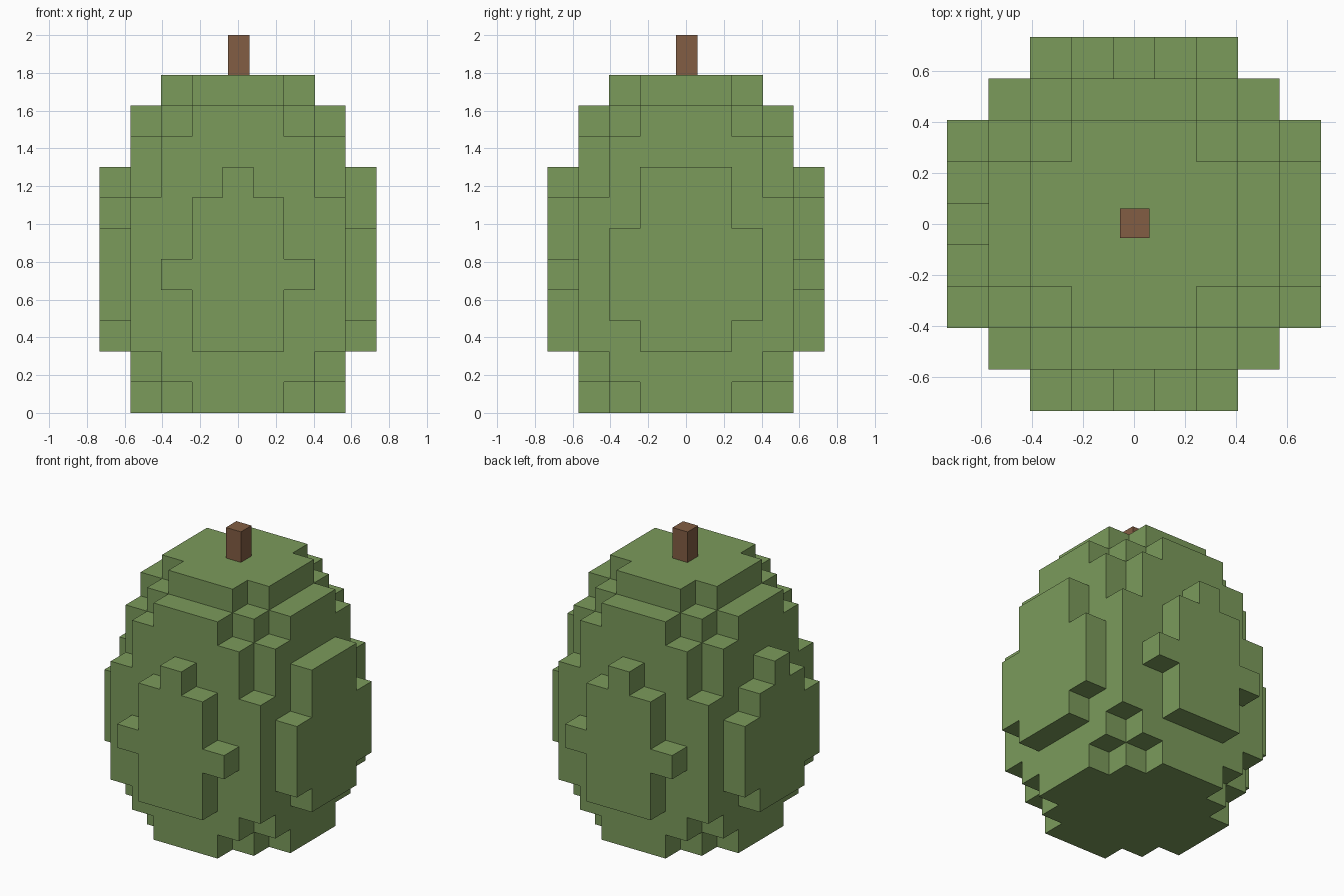
import bpy, bmesh
from mathutils import Vector

if "Cube" in bpy.data.objects:
    bpy.data.objects.remove(bpy.data.objects["Cube"])

V = 1.79 / 11  # edge of one block


def material(name, rgb):
    m = bpy.data.materials.new(name)
    m.diffuse_color = (*rgb, 1)
    m.use_nodes = True
    m.node_tree.nodes["Principled BSDF"].inputs["Base Color"].default_value = m.diffuse_color
    return m


def finish(name, bm, mat):
    me = bpy.data.meshes.new(name)
    bm.to_mesh(me)
    bm.free()
    me.materials.append(mat)
    ob = bpy.data.objects.new(name, me)
    bpy.context.collection.objects.link(ob)
    return ob


green = material("leaf green", (0.198, 0.328, 0.105))
brown = material("stem brown", (0.223, 0.110, 0.056))

# Core layers: half-width in blocks by distance from the centre row
small = [2, 2, 1]
mid = [3, 3, 2, 1]
wide = [3, 3, 3, 2]
full = [3, 3, 3, 3]
layers = [mid, wide] + [full] * 5 + [wide, wide, mid, small]
cells = set()
for k, half in enumerate(layers):
    for j in range(1 - len(half), len(half)):
        w = half[abs(j)]
        cells |= {(i, j, k) for i in range(-w, w + 1)}

# Raised side panels: half-width for layers 2 to 7
cross = [1, 1, 2, 1, 1, 0]
right = [1, 2, 2, 2, 1, 1]
left = [1, 2, 2, 2, 1, 0]
for n in range(6):
    for t in range(-2, 3):
        if abs(t) <= cross[n]:
            cells |= {(t, -4, n + 2), (t, 4, n + 2)}
        if abs(t) <= right[n]:
            cells.add((4, t, n + 2))
        if abs(t) <= left[n]:
            cells.add((-4, t, n + 2))

# Body: only the outer faces of the blocks
bm = bmesh.new()
for c in sorted(cells):
    centre = Vector((c[0], c[1], c[2] + 0.5))
    for axis in range(3):
        for s in (-1, 1):
            near = list(c)
            near[axis] += s
            if tuple(near) in cells:
                continue
            n, u = Vector(), Vector()
            n[axis] = s / 2
            u[(axis + 1) % 3] = 0.5
            w = n.cross(u) * 2
            bm.faces.new([bm.verts.new((centre + n + u * a + w * b) * V)
                          for a, b in ((-1, -1), (1, -1), (1, 1), (-1, 1))])
bmesh.ops.remove_doubles(bm, verts=bm.verts, dist=0.001)
bmesh.ops.dissolve_limit(bm, angle_limit=0.01, verts=bm.verts, edges=bm.edges)
finish("fruit_body", bm, green)

# Stem
bm = bmesh.new()
bmesh.ops.create_cube(bm, size=1)
bmesh.ops.scale(bm, vec=(0.114, 0.114, 0.22), verts=bm.verts)
bmesh.ops.translate(bm, vec=(0.003, 0.003, 1.89), verts=bm.verts)
finish("stem", bm, brown)
